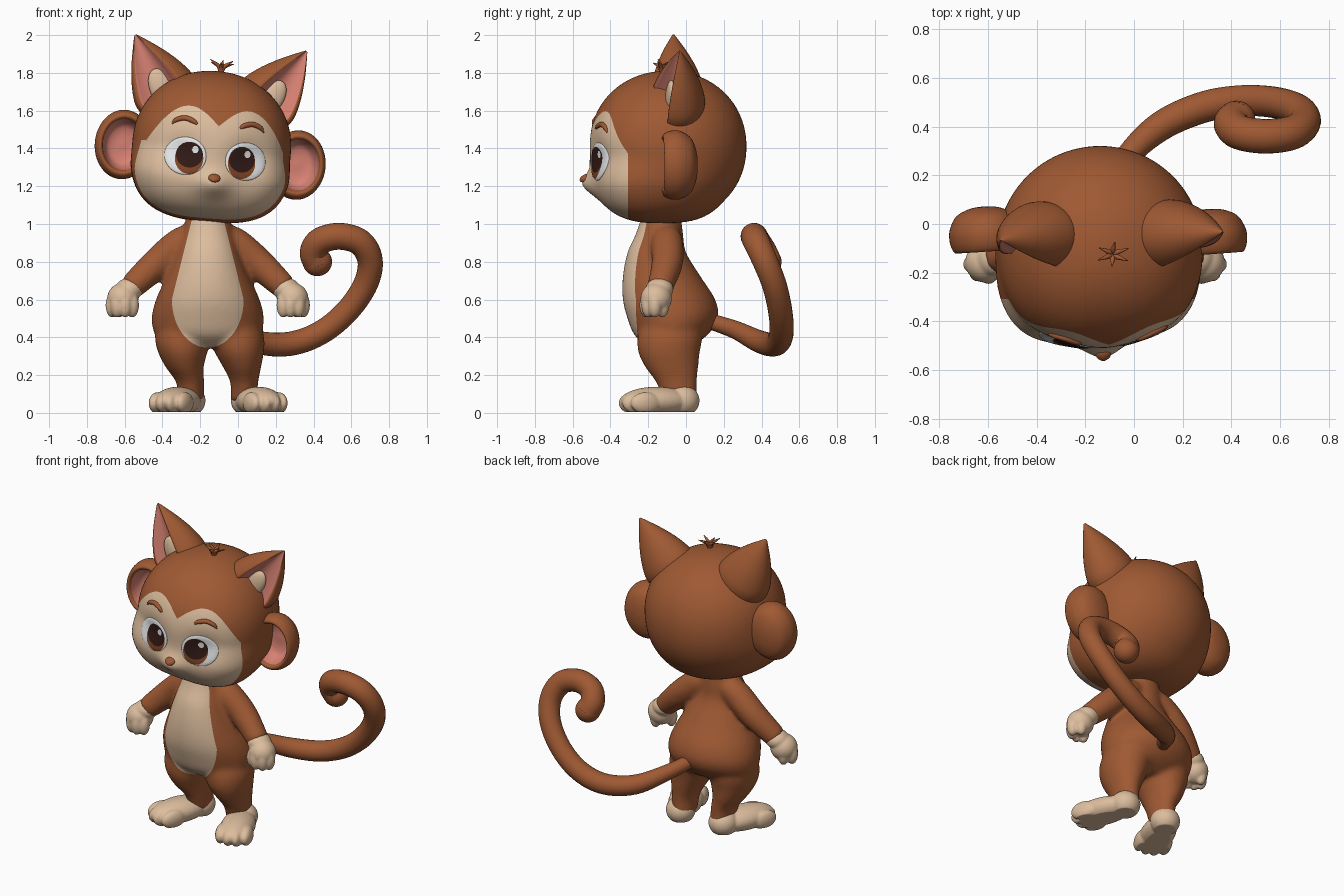
import bpy, bmesh, math
from math import sin, cos, pi, hypot
from mathutils import Vector, Matrix
from mathutils.bvhtree import BVHTree

if "Cube" in bpy.data.objects:
    bpy.data.objects.remove(bpy.data.objects["Cube"])


def material(name, r, g, b):
    m = bpy.data.materials.new(name)
    m.use_nodes = True
    m.diffuse_color = (r, g, b, 1)
    m.node_tree.nodes["Principled BSDF"].inputs["Base Color"].default_value = (r, g, b, 1)
    return m


FUR = material("brown fur", .345, .1, .033)
CREAM = material("cream skin", .72, .51, .34)
PINK = material("pink inner ear", .68, .22, .17)
WHITE = material("eye white", .85, .87, .88)
IRIS = material("iris brown", .22, .06, .017)
DARK = material("dark pupil", .03, .01, .008)

BODY_X, FEET_X = -.16, -.105
# Head parts are built around the origin, then tilted and turned together
HEAD = (Matrix.Translation((-.14, -.095, 1.41))
        @ Matrix.Rotation(math.radians(5.5), 4, 'Y') @ Matrix.Rotation(math.radians(4), 4, 'Z'))


def ball(bm, c, r, u=32, v=20):
    mat = Matrix.Translation(c) @ Matrix.Diagonal((*r, 1))
    return bmesh.ops.create_uvsphere(bm, u_segments=u, v_segments=v, radius=1, matrix=mat)["verts"]


def spline(rows, steps=6):
    """Catmull-Rom interpolation of rows of any size."""
    p = [Vector(r) for r in rows]
    p = [p[0]] + p + [p[-1]]
    out = []
    for a, b, c, d in zip(p, p[1:], p[2:], p[3:]):
        for k in range(steps):
            t = k / steps
            out.append(b + (c - a) * (t / 2) + (a * 2 - b * 5 + c * 4 - d) * (t * t / 2)
                       + (b * 3 - a - c * 3 + d) * (t ** 3 / 2))
    return out + [p[-1]]


def skin(bm, rings, inner=()):
    vs = [[bm.verts.new(p) for p in ring] for ring in rings]
    n = len(vs[0])
    for a, b in zip(vs, vs[1:]):
        for j in range(n):
            f = bm.faces.new((a[j], a[(j + 1) % n], b[(j + 1) % n], b[j]))
            f.material_index = int(j in inner)
    bm.faces.new(vs[0])
    bm.faces.new(vs[-1][::-1])


def loft(bm, rows, n=36):
    """Stack of level ellipses: x, y, z, x radius, y radius."""
    skin(bm, [[(x + rx * cos(2 * pi * j / n), y + ry * sin(2 * pi * j / n), z) for j in range(n)]
              for x, y, z, rx, ry in spline(rows)])


def tube(bm, rows, n=24):
    """Round sweep through points: x, y, z, radius."""
    pts = spline(rows)
    side, rings = Vector((.3, .9, .2)), []
    for i, p in enumerate(pts):
        t = (pts[min(i + 1, len(pts) - 1)] - pts[max(i - 1, 0)]).to_3d().normalized()
        side = (side - t * side.dot(t)).normalized()
        up = t.cross(side)
        rings.append([p.to_3d() + (side * cos(2 * pi * j / n) + up * sin(2 * pi * j / n)) * p[3]
                      for j in range(n)])
    skin(bm, rings)


def make(name, bm, mats, matrix=None, voxel=0, smooth=5):
    bmesh.ops.recalc_face_normals(bm, faces=bm.faces)
    me = bpy.data.meshes.new(name)
    bm.to_mesh(me)
    bm.free()
    ob = bpy.data.objects.new(name, me)
    bpy.context.collection.objects.link(ob)
    if voxel:  # fuse overlapping pieces into one soft skin
        rm = ob.modifiers.new("fuse", 'REMESH')
        rm.mode, rm.voxel_size = 'VOXEL', voxel
        sm = ob.modifiers.new("soften", 'SMOOTH')
        sm.factor, sm.iterations = .5, smooth
        dg = bpy.context.evaluated_depsgraph_get()
        fused = bpy.data.meshes.new_from_object(ob.evaluated_get(dg))
        ob.modifiers.clear()
        ob.data = fused
    for m in mats:
        ob.data.materials.append(m)
    for p in ob.data.polygons:
        p.use_smooth = True
    if matrix:
        ob.matrix_world = matrix
    return ob


def paint(ob, f, index):
    """Cut the mesh along f = 0 and colour the side where f < 0."""
    bm = bmesh.new()
    bm.from_mesh(ob.data)
    val = {v: f(v.co) for v in bm.verts}
    cut = []
    for e in list(bm.edges):
        a, b = val[e.verts[0]], val[e.verts[1]]
        if a * b < 0:
            cut.append(bmesh.utils.edge_split(e, e.verts[0], a / (a - b))[1])
    bmesh.ops.connect_verts(bm, verts=cut)
    for face in bm.faces:
        if f(face.calc_center_median()) < 0:
            face.material_index = index
    bm.to_mesh(ob.data)
    bm.free()


# Body: torso, legs and arms fused
bm = bmesh.new()
loft(bm, [(BODY_X, y, z, rx, ry) for y, z, rx, ry in (
    (-.13, 1.06, .11, .1), (-.14, .95, .135, .125), (-.155, .85, .165, .155), (-.128, .72, .22, .207),
    (-.09, .6, .275, .245), (-.07, .5, .297, .24), (-.08, .41, .275, .192), (-.09, .35, .17, .11))])
for s in (-1, 1):
    loft(bm, [(c + s * x, y, z, rx, ry) for c, x, y, z, rx, ry in (
        (-.155, .13, -.075, .5, .13, .16), (-.15, .145, -.085, .4, .144, .172), (-.143, .15, -.09, .32, .13, .163),
        (-.13, .152, -.075, .24, .1, .14), (-.11, .143, -.05, .16, .074, .108), (-.11, .14, -.03, .06, .07, .09))])
    tube(bm, [(BODY_X + s * x, y, z, r) for x, y, z, r in (
        (.06, -.1, .93, .07), (.14, -.1, .9, .085), (.27, -.1, .79, .083), (.41, -.14, .66, .068))])
body = make("body", bm, [FUR, CREAM], voxel=.013, smooth=14)


def belly(p):
    x = abs(p.x - BODY_X)
    shape = hypot(x / .19, (p.z - .6) / .255) if p.z < .6 else x / (.19 - .25 * (p.z - .6))
    return max(shape - 1, p.y + .13)


paint(body, belly, 1)

# Feet and hands
for s, side in ((-1, "right"), (1, "left")):
    bm = bmesh.new()
    ball(bm, (0, 0, .065), (.09, .092, .085))
    ball(bm, (0, -.15, .062), (.104, .2, .076))
    for k in range(4):
        x = (k - 1.5) * .052
        ball(bm, (x, -.28 + abs(x) * .5, .052), (.037, .085, .058))
    turn = Matrix.Translation((FEET_X + s * .157, -.02, 0)) @ Matrix.Rotation(s * .39, 4, 'Z')
    foot = make(side + "_foot", bm, [CREAM], turn, voxel=.007)
    for v in foot.data.vertices:
        v.co.z = max(v.co.z, .006)

    bm = bmesh.new()
    ball(bm, (.415, -.14, .655), (.074, .074, .06))
    ball(bm, (.45, -.158, .605), (.083, .083, .083))
    for x, y in ((.4, -.19), (.437, -.21), (.48, -.2), (.505, -.165), (.47, -.125)):
        ball(bm, (x, y, .57), (.036, .036, .066))
    for v in bm.verts:
        v.co.x = BODY_X + s * v.co.x
    make(side + "_hand", bm, [CREAM], voxel=.007)

# Tail
bm = bmesh.new()
tube(bm, [(-.14, .08, .5, .04), (-.04, .26, .44, .048), (.1, .395, .375, .06), (.27, .475, .365, .064),
          (.43, .505, .42, .064), (.57, .5, .53, .064), (.67, .47, .67, .065), (.7, .42, .8, .067),
          (.65, .375, .9, .07), (.54, .36, .935, .071), (.435, .375, .91, .071), (.4, .41, .85, .073),
          (.42, .43, .8, .076)])
ball(bm, (.42, .43, .8), (.078, .076, .076))
make("tail", bm, [FUR])

# Head: round above and behind, boxier jaw and cheeks in front, eye sockets and a small muzzle
bm = bmesh.new()
for v in ball(bm, (0, 0, 0), (1, 1, 1), 96, 64):
    d = v.co
    t = min(max(-d.z * 2.5, 0), 1)
    t *= t * (3 - 2 * t) * min(max(.7 - d.y, 0), 1)
    p = 2.08 + .9 * t
    q = 2.3 + .7 * t if d.y < 0 else 2
    h = (abs(d.x) ** q + abs(d.y) ** q) ** (1 / q)
    d = d / (h ** p + abs(d.z) ** p) ** (1 / p)
    x, y, z = d.x * (.42 + .012 * t), d.y * .415, d.z * .4
    if y < 0:
        y -= .058 * math.exp(-(x / .085) ** 2 - ((z + .2) / .063) ** 2)
        y += .035 * math.exp(-((abs(x) - .18) / .1) ** 2 - ((z + .05) / .1) ** 2)
    v.co = (x, y, z)
tree = BVHTree.FromBMesh(bm)
head = make("head", bm, [FUR, CREAM], HEAD)


def face_y(x, z):
    return tree.ray_cast(Vector((x, -1, z)), Vector((0, 1, 0)))[0].y


def mask(p):
    a = abs(p.x)
    top = .11 + .095 * sin(pi / 2 * a / .155) if a < .155 else .205 * (1 - ((a - .155) / .21) ** 2)
    return max(p.z - max(top, 0), p.y + .07 * p.x + .213)


paint(head, mask, 1)


def lens(bm, cx, cz, rx, rz, depth, u=32, v=20):
    """Ball pressed onto the face surface."""
    for w in ball(bm, (0, 0, 0), (1, 1, 1), u, v):
        x, z = cx + rx * w.co.x, cz + rz * w.co.z
        w.co = (x, face_y(x, z) + depth * w.co.y, z)


def disc(cx, cz, rx, rz):
    return lambda p: max(hypot((p.x - cx) / rx, (p.z - cz) / rz) - 1, p.y + .2)


# Paired face and ear parts
for s, side in ((-1, "right"), (1, "left")):
    bm = bmesh.new()
    lens(bm, s * .16, -.062, .109, .1, .017, 64, 40)
    eye = make(side + "_eye", bm, [WHITE, IRIS, DARK], HEAD)
    paint(eye, disc(s * .14, -.074, .074, .082), 1)
    paint(eye, disc(s * .14, -.054, .07, .068), 2)
    paint(eye, disc(s * .14 + .028, -.024, .017, .02), 0)

    bm = bmesh.new()
    tube(bm, [(s * x, face_y(s * x, z), z, r) for x, z, r in (
        (.115, .11, .006), (.135, .125, .013), (.18, .137, .014), (.225, .122, .012), (.245, .1, .004))], 12)
    make(side + "_eyebrow", bm, [FUR], HEAD)

    # Round side ear, a dish with a thick soft rim
    bm, cx, cz, cy = bmesh.new(), s * .463, -.044 - s * .01, .0625 - s * .0375
    dish = spline([(.1, .02), (.093, .4), (.065, .78), (.01, .98), (-.035, 1), (-.07, .94), (-.085, .85),
                   (-.075, .76), (-.03, .69), (.01, .55), (.025, .3), (.025, .02)], 4)
    skin(bm, [[(cx + .149 * k * cos(2 * pi * j / 48), cy + d, cz + .183 * k * sin(2 * pi * j / 48))
               for j in range(48)] for d, k in dish])
    ear = make(side + "_round_ear", bm, [FUR, PINK], HEAD)
    paint(ear, lambda p: max(hypot((p.x - cx) / .149, (p.z - cz) / .183) - .74, p.y - cy - .045), 1)

    # Pointed top ear, a round cone with a hollow facing forward and outward
    bm, n, turn, rim = bmesh.new(), 60, pi / 2 - .32, .71
    base, axis = Vector((s * .275, .045 - s * .015, .275)), Vector((s * .18, 0, .275))
    out, front = Vector((s * .275, 0, -.18)).normalized(), Vector((0, -1, 0))
    rings = []
    for t, w in spline([(-.25, .16), (0, .172), (.3, .142), (.6, .092), (.85, .04), (1, .006)], 5):
        ring = []
        for j in range(n):
            a = 2 * pi * j / n
            dent = 2.8 * max(cos(a - turn) - rim, 0)
            ring.append(base + axis * t + out * (w * (cos(a) - dent * cos(turn)))
                        + front * (w * .85 * (sin(a) - dent * sin(turn))))
        rings.append(ring)
    skin(bm, rings, [j for j in range(n) if cos(2 * pi * (j + .5) / n - turn) > rim + .06])
    make(side + "_pointed_ear", bm, [FUR, PINK], HEAD)

    bm = bmesh.new()
    ball(bm, (0, 0, 0), (.064, .03, .11))
    tilt = Matrix.Translation((s * .29, .01 - s * .015, .282)) @ Matrix.Rotation(s * .5, 4, 'Y')
    make(side + "_ear_fluff", bm, [CREAM], HEAD @ tilt)

# Nose
bm = bmesh.new()
lens(bm, 0, -.165, .032, .022, .02)
make("nose", bm, [FUR], HEAD)

# Tuft of hair on the crown
bm = bmesh.new()
for k in range(6):
    a = k * pi / 3 + .4
    x, y = cos(a), sin(a)
    tube(bm, [(.01, -.03, .385, .012), (.01 + x * .015, -.03 + y * .015, .425, .012),
              (.01 + x * .07, -.03 + y * .05, .445 + .015 * (k % 2), .002)], 8)
make("hair_tuft", bm, [FUR], HEAD)
